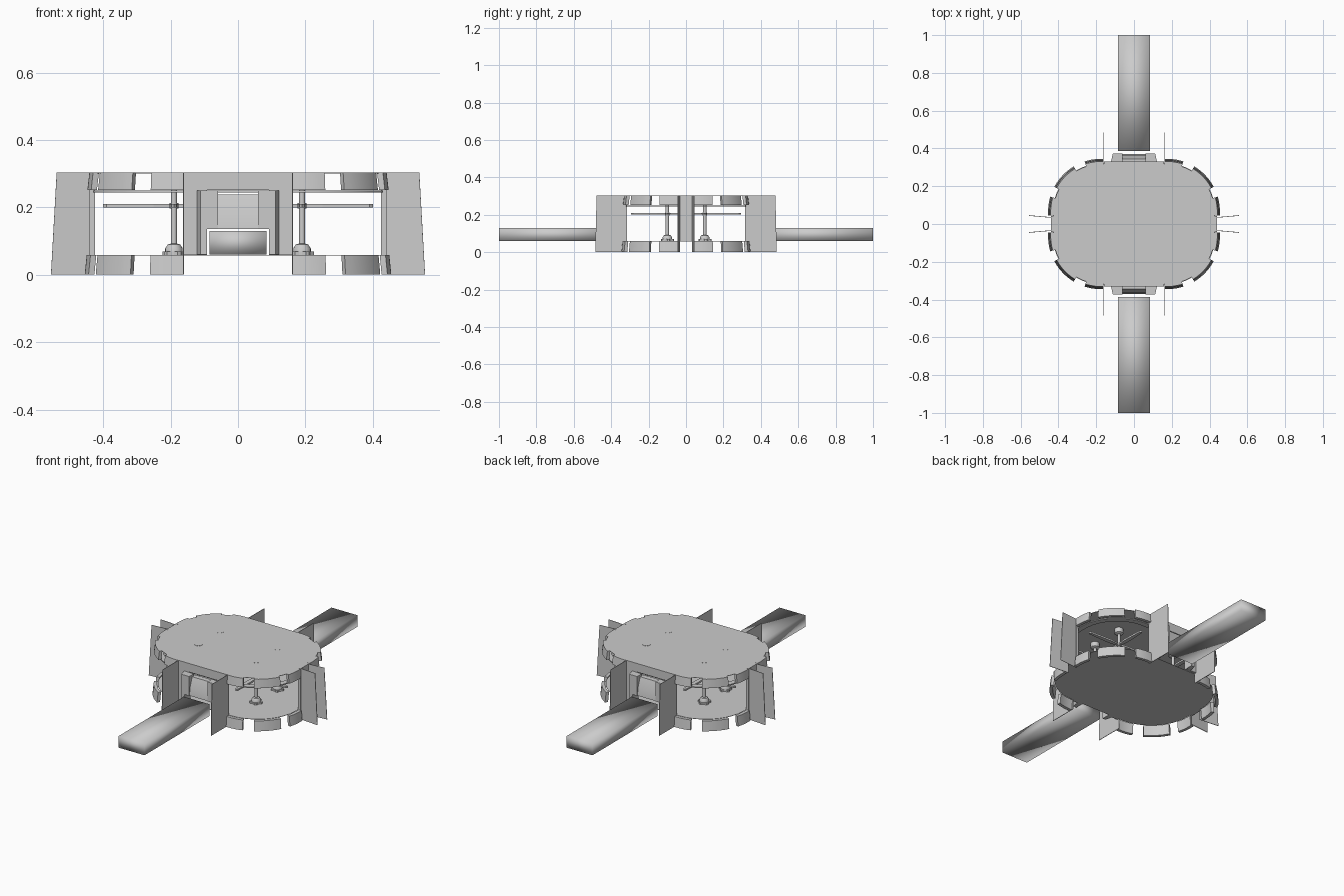
import bpy, bmesh, math
from mathutils import Vector

if "Cube" in bpy.data.objects:
    bpy.data.objects.remove(bpy.data.objects["Cube"])

CX, CY, R = 0.175, 0.065, 0.252   # corner centre and radius of the rounded body outline


def finish(name, bm, smooth=True):
    bmesh.ops.recalc_face_normals(bm, faces=bm.faces)
    me = bpy.data.meshes.new(name)
    bm.to_mesh(me)
    bm.free()
    ob = bpy.data.objects.new(name, me)
    bpy.context.collection.objects.link(ob)
    if smooth:
        bpy.context.view_layer.objects.active = ob
        bpy.ops.object.select_all(action='DESELECT')
        ob.select_set(True)
        bpy.ops.object.shade_smooth_by_angle(angle=math.radians(35))
    return ob


def loft(name, rings, smooth=True, closed=False):
    """Solid skinned through equal-length rings; closed joins last ring to first."""
    bm = bmesh.new()
    vs = [[bm.verts.new(p) for p in r] for r in rings]
    n = len(vs[0])
    for a, b in zip(vs, vs[1:] + (vs[:1] if closed else [])):
        for i in range(n):
            j = (i + 1) % n
            bm.faces.new((a[i], a[j], b[j], b[i]))
    if not closed:
        bm.faces.new(vs[0])
        bm.faces.new(vs[-1])
    return finish(name, bm, smooth)


def prism(name, pts, z0, z1, smooth=True):
    return loft(name, [[(x, y, z) for x, y in pts] for z in (z0, z1)], smooth)


def box(name, x0, x1, y0, y1, z0, z1):
    return prism(name, [(x0, y0), (x1, y0), (x1, y1), (x0, y1)], z0, z1, False)


def outline(r):
    pts = []
    for k, (sx, sy) in enumerate(((1, 1), (-1, 1), (-1, -1), (1, -1))):
        for i in range(13):
            a = math.radians(90 * k + 7.5 * i)
            pts.append((sx * CX + r * math.cos(a), sy * CY + r * math.sin(a)))
    return pts


# Top skin, bottom skin and the thin ring under the top tabs
prism("top_skin", outline(R), 0.301, 0.303)
prism("bottom_skin", outline(R), 0.057, 0.059)
loft("upper_ring", [[(x, y, z) for x, y in outline(r)] for r, z in
                    ((0.222, 0.244), (0.255, 0.244), (0.255, 0.25), (0.222, 0.25))],
     closed=True)


# Rim tabs: three per corner on each skin
def arc(a0, a1, ext0=None, ext1=None):
    """Tab stations (centre, direction) along one corner, with straight ends."""
    st = [(ext0, a0)] if ext0 else []
    st += [((CX, CY), a0 + (a1 - a0) * i / 6) for i in range(7)]
    return st + ([(ext1, a1)] if ext1 else [])


def tab(name, st, sx, sy, z0, r0, z1, r1):
    rings = []
    for (cx, cy), a in st:
        c, s = math.cos(math.radians(a)), math.sin(math.radians(a))
        rings.append([(sx * (cx + r * c), sy * (cy + r * s), z) for r, z in
                      ((r0 - 0.018, z0), (r0, z0), (r1, z1), (r1 - 0.018, z1))])
    loft(name, rings)


tabs = [arc(90, 72, ext0=(0.163, CY)), arc(59, 28), arc(16.5, 0, ext1=(CX, 0.045))]
for sx in (-1, 1):
    for sy in (-1, 1):
        for st in tabs:
            tab("top_rim_tab", st, sx, sy, 0.252, 0.272, 0.303, 0.266)
            tab("bottom_rim_tab", st, sx, sy, 0.0, 0.280, 0.059, 0.274)


# Thin vertical fins beside the strap openings and the ends
def fin(name, inner, outer_low, outer_top, t=0.0015):
    (xi, yi), (xl, yl), (xt, yt) = inner, outer_low, outer_top
    d = Vector((xl - xi, yl - yi)).normalized()
    rings = []
    for o in (-t, t):
        nx, ny = -d.y * o, d.x * o
        rings.append([(xi + nx, yi + ny, 0), (xl + nx, yl + ny, 0),
                      (xt + nx, yt + ny, 0.303), (xi + nx, yi + ny, 0.303)])
    loft(name, rings, False)


for sx in (-1, 1):
    for sy in (-1, 1):
        fin("strap_side_fin", (sx * 0.162, sy * 0.318), (sx * 0.162, sy * 0.485),
            (sx * 0.162, sy * 0.478))
        fin("end_fin", (sx * 0.432, sy * 0.034), (sx * 0.555, sy * 0.045),
            (sx * 0.538, sy * 0.043))

# End walls between the end fins
for s in (-1, 1):
    x0, x1 = sorted((s * 0.425, s * 0.44))
    box("end_wall", x0, x1, -0.043, 0.043, 0.057, 0.303)

# Strap walls with an opening, lugs and straps, front and back
for s in (-1, 1):
    def ybox(name, x0, x1, ya, yb, z0, z1):
        y0, y1 = sorted((s * ya, s * yb))
        return box(name, x0, x1, y0, y1, z0, z1)

    ybox("strap_wall_band", -0.16, 0.16, 0.315, 0.33, 0.252, 0.303)
    ybox("strap_wall_bridge", -0.092, 0.092, 0.315, 0.33, 0.135, 0.238)
    for m in (-1, 1):
        x0, x1 = sorted((m * 0.092, m * 0.16))
        ybox("strap_wall_side", x0, x1, 0.315, 0.33, 0.059, 0.252)
        # tapered lug, open below for the strap
        low = [(0.092, 0.33), (0.122, 0.33), (0.112, 0.373), (0.092, 0.373)]
        prism("lug_leg", [(m * x, s * y) for x, y in low], 0.06, 0.135, False)
        up = [(0.06, 0.33), (0.122, 0.33), (0.112, 0.373), (0.06, 0.373)]
        prism("lug_head", [(m * x, s * y) for x, y in up], 0.135, 0.25, False)
    # sloped lug centre
    loft("lug_centre", [[(x, s * y, z) for y, z in
                         ((0.33, 0.135), (0.37, 0.135), (0.365, 0.18), (0.345, 0.238),
                          (0.33, 0.238))] for x in (-0.06, 0.06)])

    strap = ybox("strap", -0.085, 0.085, 0.387, 1.0, 0.06, 0.129)
    for p in strap.data.polygons:
        p.use_smooth = True


# Rotors: shaft between lower motor and upper mount, with four blades
def turned(name, cx, cy, prof, n=20):
    loft(name, [[(cx + r * math.cos(2 * math.pi * i / n),
                  cy + r * math.sin(2 * math.pi * i / n), z) for i in range(n)]
                for r, z in prof])


for sx in (-1, 1):
    for sy in (-1, 1):
        cx, cy = sx * 0.19, sy * 0.1
        turned("rotor_shaft", cx, cy, [(0.009, 0.085), (0.009, 0.28)])
        turned("motor_dome", cx, cy, [(0.026, 0.059), (0.026, 0.078),
                                      (0.018, 0.09), (0.01, 0.092)])
        turned("upper_mount", cx, cy, [(0.012, 0.268), (0.024, 0.274), (0.024, 0.302)])
        # toothed flange, seen again as a ring on the top skin
        teeth = []
        for i in range(20):
            r = 0.036 if i % 4 < 2 else 0.028
            a = 2 * math.pi * i / 20
            teeth.append((cx + r * math.cos(a), cy + r * math.sin(a)))
        prism("motor_flange", teeth, 0.058, 0.069, False)
        turned("top_ring_mark", cx, cy, [(0.022, 0.302), (0.022, 0.304)])
        turned("rotor_hub", cx, cy, [(0.013, 0.196), (0.013, 0.213)])
        for k in range(4):
            a = math.pi / 2 * k
            c, s = math.cos(a), math.sin(a)
            shape = [(0.008, -0.006), (0.06, -0.013), (0.2, -0.008),
                     (0.21, 0.0), (0.2, 0.008), (0.06, 0.013), (0.008, 0.006)]
            length = 1.0 if k % 2 == 0 else 0.92
            prism("rotor_blade", [(cx + length * u * c - v * s, cy + length * u * s + v * c)
                                  for u, v in shape], 0.2, 0.21, False)
